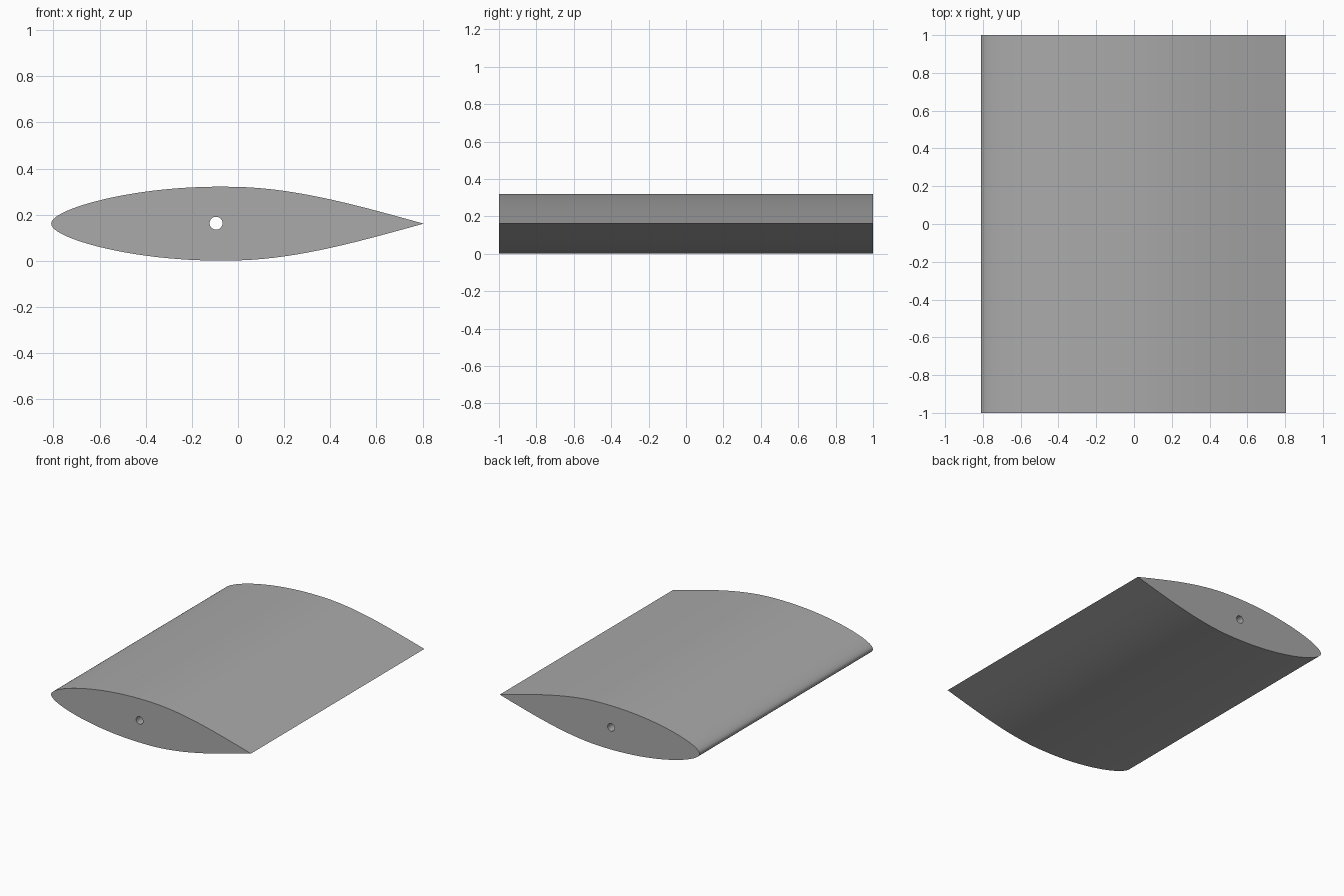
import bpy, bmesh, math
from mathutils import Vector

cube = bpy.data.objects.get("Cube")
if cube:
    bpy.data.objects.remove(cube, do_unlink=True)

grey = bpy.data.materials.new("plain grey")
grey.use_nodes = True
grey.diffuse_color = (0.4, 0.4, 0.4, 1)
grey.node_tree.nodes["Principled BSDF"].inputs["Base Color"].default_value = (0.4, 0.4, 0.4, 1)

NOSE, CREST, TAIL = -0.81, -0.04, 0.805
MID, HALF = 0.161, 0.16
HOLE_X, HOLE_R = -0.095, 0.028


def half_thickness(x):
    """Rounded nose, crest near mid chord, nearly straight run to a sharp tail."""
    if x < CREST:
        u = (x - NOSE) / (CREST - NOSE)
        return HALF * (1.05 * math.sqrt(u) + 0.425 * u - 0.4 * u**2 - 0.075 * u**3)
    v = (TAIL - x) / (TAIL - CREST)
    return HALF * (1.45 * v + 0.1 * v**2 - 0.55 * v**3)


# Outline: points crowd toward the round nose
N = 48
xs = [NOSE + (TAIL - NOSE) * (1 - math.cos(math.pi * i / N)) / 2 for i in range(N + 1)]
upper = [(x, half_thickness(x)) for x in xs]
upper[0], upper[-1] = (NOSE, 0), (TAIL, 0)
outline = upper + [(x, -t) for x, t in reversed(upper[1:-1])]

# Wing section: extruded along y
bm = bmesh.new()
face = bm.faces.new([bm.verts.new((x, -1, MID + z)) for x, z in outline])
ext = bmesh.ops.extrude_face_region(bm, geom=[face])
bmesh.ops.translate(bm, vec=Vector((0, 2, 0)),
                    verts=[g for g in ext["geom"] if isinstance(g, bmesh.types.BMVert)])
bmesh.ops.recalc_face_normals(bm, faces=bm.faces)
mesh = bpy.data.meshes.new("wing_section")
bm.to_mesh(mesh)
bm.free()
mesh.materials.append(grey)
wing = bpy.data.objects.new("wing_section", mesh)
bpy.context.collection.objects.link(wing)

# Spar hole: runs the full span
bpy.ops.mesh.primitive_cylinder_add(vertices=32, radius=HOLE_R, depth=2.4,
                                    location=(HOLE_X, 0, MID + 0.002),
                                    rotation=(math.pi / 2, 0, 0))
cutter = bpy.context.object
cutter.name = "spar_hole_cutter"
cutter.data.materials.append(grey)
cutter.hide_render = True

bpy.context.view_layer.objects.active = wing
cut = wing.modifiers.new("spar_hole", 'BOOLEAN')
cut.operation = 'DIFFERENCE'
cut.solver = 'EXACT'
cut.object = cutter
bpy.ops.object.modifier_apply(modifier=cut.name)
bpy.data.objects.remove(cutter, do_unlink=True)

bpy.ops.object.select_all(action='DESELECT')
wing.select_set(True)
bpy.ops.object.shade_smooth_by_angle(angle=math.radians(30))
